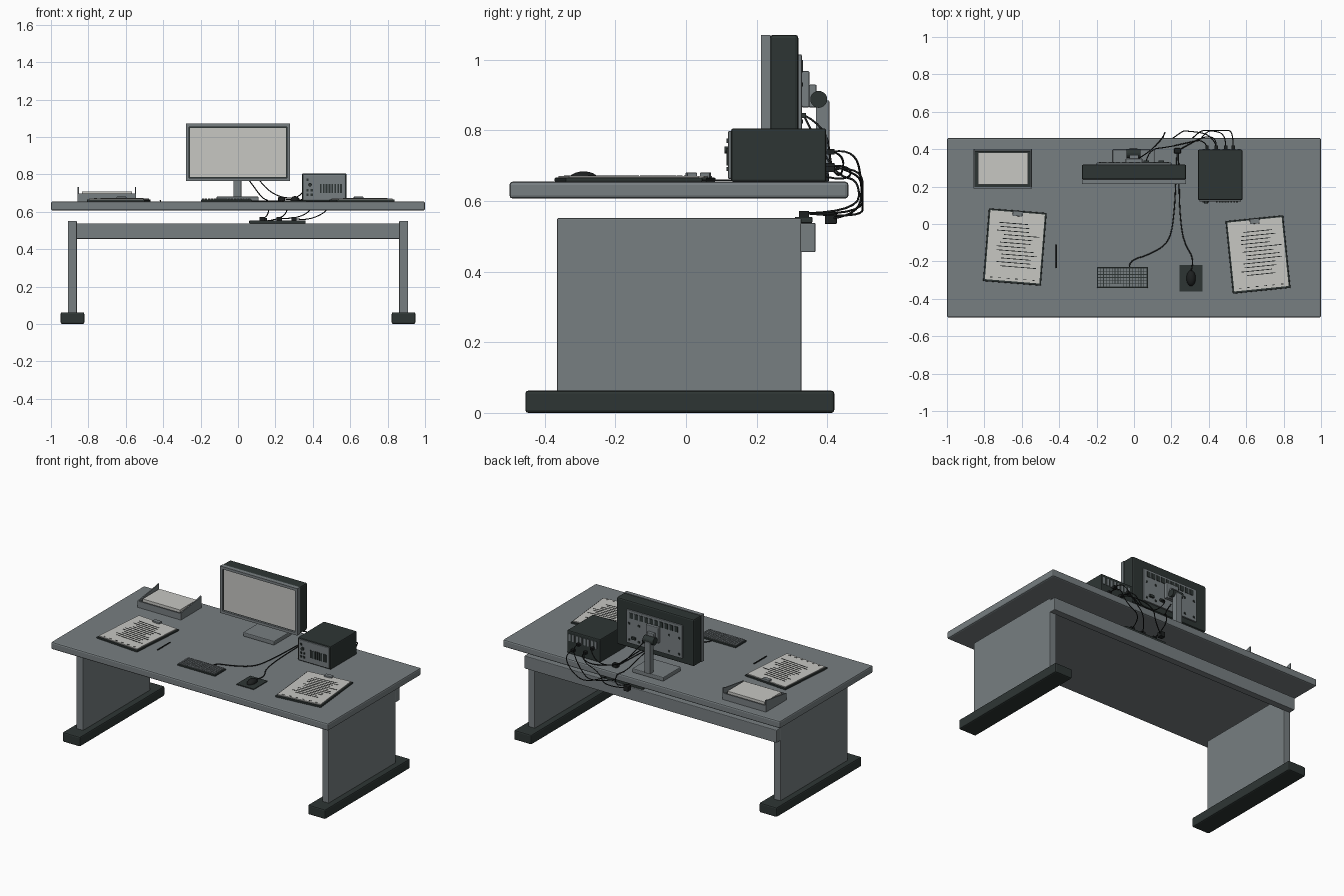
import bpy, bmesh, math, random
from mathutils import Vector, Matrix

random.seed(4)


def material(name, rgb):
    m = bpy.data.materials.new(name)
    m.diffuse_color = (*rgb, 1)
    return m


GREY = material("slate_grey", (0.185, 0.21, 0.22))
DARK = material("dark_charcoal", (0.027, 0.036, 0.034))
PAPER = material("pale_paper", (0.57, 0.57, 0.545))
BLACK = material("cable_black", (0.012, 0.014, 0.014))


def finish(name, bm, mat, smooth=False):
    mesh = bpy.data.meshes.new(name)
    bm.to_mesh(mesh)
    bm.free()
    mesh.materials.append(mat)
    ob = bpy.data.objects.new(name, mesh)
    bpy.context.collection.objects.link(ob)
    if smooth:
        for p in mesh.polygons:
            p.use_smooth = True
    return ob


def boxes(name, spans, mat, bevel=0):
    """One object made of boxes given as x0,x1,y0,y1,z0,z1."""
    bm = bmesh.new()
    for x0, x1, y0, y1, z0, z1 in spans:
        c = Vector(((x0 + x1) / 2, (y0 + y1) / 2, (z0 + z1) / 2))
        s = Matrix.Diagonal((x1 - x0, y1 - y0, z1 - z0, 1))
        bmesh.ops.create_cube(bm, size=1, matrix=Matrix.Translation(c) @ s)
    if bevel:
        bmesh.ops.bevel(bm, geom=bm.edges[:], offset=bevel, segments=2,
                        profile=0.5, affect='EDGES')
    return finish(name, bm, mat)


def box(name, x0, x1, y0, y1, z0, z1, mat, bevel=0):
    return boxes(name, [(x0, x1, y0, y1, z0, z1)], mat, bevel)


def rod(name, centre, r, length, axis, mat, sides=20):
    bm = bmesh.new()
    rot = {'x': Matrix.Rotation(math.pi / 2, 4, 'Y'),
           'y': Matrix.Rotation(math.pi / 2, 4, 'X')}[axis]
    bmesh.ops.create_cone(bm, cap_ends=True, segments=sides, radius1=r, radius2=r,
                          depth=length, matrix=Matrix.Translation(centre) @ rot)
    return finish(name, bm, mat)


def cable(name, pts, r=0.003):
    cu = bpy.data.curves.new(name, 'CURVE')
    cu.dimensions = '3D'
    cu.bevel_depth, cu.bevel_resolution, cu.use_fill_caps = r, 1, True
    sp = cu.splines.new('NURBS')
    sp.points.add(len(pts) - 1)
    for p, co in zip(sp.points, pts):
        p.co = (*co, 1)
    sp.order_u, sp.use_endpoint_u, sp.resolution_u = 3, True, 5
    cu.materials.append(BLACK)
    ob = bpy.data.objects.new(name, cu)
    bpy.context.collection.objects.link(ob)
    bpy.ops.object.select_all(action='DESELECT')
    ob.select_set(True)
    bpy.context.view_layer.objects.active = ob
    bpy.ops.object.convert(target='MESH')


T = 0.655  # desk surface height

# Desk: top, side panels, feet, rear rail
box("desk_top", -1, 1, -0.5, 0.46, 0.607, T, GREY, 0.009)
for side, s in (("left", -1), ("right", 1)):
    a, b = sorted((s * 0.862, s * 0.91))
    box(side + "_leg_panel", a, b, -0.365, 0.327, 0.055, 0.552, GREY, 0.004)
    a, b = sorted((s * 0.822, s * 0.948))
    box(side + "_foot", a, b, -0.455, 0.42, 0, 0.063, DARK, 0.008)
box("rear_rail", -0.91, 0.91, 0.322, 0.367, 0.455, 0.538, GREY, 0.004)

# Monitor: housing, bezel, screen
box("monitor_housing", -0.279, 0.279, 0.238, 0.318, 0.765, 1.071, DARK, 0.009)
boxes("monitor_bezel", [(-0.279, 0.279, 0.213, 0.239, 1.054, 1.071),
                        (-0.279, 0.279, 0.213, 0.239, 0.765, 0.782),
                        (-0.279, -0.262, 0.213, 0.239, 0.782, 1.054),
                        (0.262, 0.279, 0.213, 0.239, 0.782, 1.054)], GREY)
box("screen_surround", -0.262, 0.262, 0.226, 0.239, 0.782, 1.054, DARK)
box("screen", -0.257, 0.257, 0.222, 0.227, 0.787, 1.049, PAPER)

# Monitor back: plate, vents, screws, sockets
box("monitor_back_plate", -0.2, 0.2, 0.316, 0.328, 0.8, 1.015, GREY, 0.003)
boxes("monitor_vents", [(-0.172 + i * 0.036, -0.147 + i * 0.036, 0.327, 0.331, 0.965, 1.0)
                        for i in range(10)], DARK)
boxes("plate_screws", [(x - 0.006, x + 0.006, 0.327, 0.332, z - 0.006, z + 0.006)
                       for x in (-0.18, -0.11, 0.11, 0.18) for z in (0.825, 0.93)], DARK)
boxes("monitor_sockets", [(x, x + 0.03, 0.327, 0.34, 0.835, 0.85)
                          for x in (0.05, 0.13)], DARK)

# Monitor stand
box("stand_base", -0.115, 0.11, 0.215, 0.398, T, 0.682, GREY, 0.005)
box("stand_column", -0.024, 0.018, 0.368, 0.406, 0.68, 0.885, GREY, 0.003)
box("mount_plate", -0.045, 0.045, 0.328, 0.35, 0.865, 0.968, GREY, 0.004)
box("mount_arm", -0.025, 0.025, 0.348, 0.37, 0.865, 0.93, GREY, 0.004)
rod("tilt_hinge", (-0.003, 0.376, 0.888), 0.024, 0.075, 'x', DARK)

# Computer case with front panel
box("computer_case", 0.342, 0.58, 0.128, 0.397, T, 0.806, DARK, 0.006)
box("case_front", 0.35, 0.572, 0.119, 0.13, 0.663, 0.798, GREY, 0.003)
boxes("front_grille", [(0.438 + i * 0.0155, 0.447 + i * 0.0155, 0.115, 0.12, 0.7, 0.75)
                       for i in range(8)], DARK)
boxes("front_ports", [(0.365, 0.378, 0.115, 0.12, z, z + 0.012)
                      for z in (0.685, 0.71, 0.765)]
      + [(0.388, 0.4, 0.115, 0.12, z, z + 0.012) for z in (0.685, 0.71)], DARK)
rod("power_button", (0.385, 0.115, 0.745), 0.01, 0.012, 'y', DARK, 12)
boxes("rear_slots", [(0.365 + i * 0.027, 0.38 + i * 0.027, 0.396, 0.4, 0.74, 0.785)
                     for i in range(8)], GREY)
boxes("rear_plugs", [(x - 0.009, x + 0.009, 0.396, 0.42, z - 0.008, z + 0.008)
                     for x, z in ((0.39, 0.74), (0.44, 0.7), (0.49, 0.74), (0.53, 0.69))], BLACK)

# Clipboards with printed sheets
for side, loc, ang in (("left", (-0.637, -0.123), -4.6), ("right", (0.663, -0.163), 5.8)):
    y = 0.195
    lines = []
    for i in range(12):
        x = random.uniform(-0.105, -0.06)
        yy = 0.125 - i * 0.021
        lines.append((x, x + random.uniform(0.15, 0.2), yy - 0.002, yy + 0.002, 0.0165, 0.0178))
    marks = [(-0.12 + i * 0.045, -0.105 + i * 0.045, -0.172, -0.168, 0.0165, 0.0178)
             for i in range(6)]
    parts = [box(side + "_clipboard", -0.155, 0.155, -y, y, 0, 0.011, DARK, 0.003),
             box(side + "_sheets", -0.146, 0.146, -0.184, 0.186, 0.0105, 0.0165, PAPER),
             boxes(side + "_text_lines", lines + marks, BLACK),
             box(side + "_clip", -0.026, 0.026, 0.165, 0.193, 0.011, 0.026, GREY, 0.003)]
    for p in parts:
        p.location = (*loc, T)
        p.rotation_euler.z = math.radians(ang)

# Paper tray with sloped side walls
box("tray_base", -0.855, -0.548, 0.19, 0.4, T, 0.662, GREY)
boxes("tray_walls", [(-0.855, -0.548, 0.19, 0.198, T, 0.697),
                     (-0.855, -0.548, 0.392, 0.4, T, 0.697)], GREY)
for side, x in (("left", -0.857), ("right", -0.552)):
    bm = bmesh.new()
    f = bm.faces.new([bm.verts.new((x, yy, z)) for yy, z in
                      ((0.19, T), (0.4, T), (0.4, 0.733), (0.37, 0.725), (0.19, 0.699))])
    ext = bmesh.ops.extrude_face_region(bm, geom=[f])["geom"]
    bmesh.ops.translate(bm, vec=(0.007, 0, 0),
                        verts=[v for v in ext if isinstance(v, bmesh.types.BMVert)])
    bmesh.ops.recalc_face_normals(bm, faces=bm.faces[:])
    finish("tray_side_" + side, bm, GREY)
box("tray_lining", -0.849, -0.553, 0.199, 0.391, 0.66, 0.69, DARK)
box("tray_papers", -0.835, -0.566, 0.21, 0.382, 0.689, 0.708, PAPER)

# Keyboard with rows of keys
box("keyboard_body", -0.198, 0.075, -0.342, -0.23, T, 0.665, DARK, 0.003)
keys = []
for r in range(6):
    y0 = -0.335 + r * 0.0168
    for c in range(17):
        if r == 0 and 4 <= c <= 8:
            continue
        x0 = -0.192 + c * 0.0154
        keys.append((x0, x0 + 0.012, y0, y0 + 0.0132, 0.664, 0.671))
keys.append((-0.13, -0.057, -0.335, -0.322, 0.664, 0.671))
boxes("keyboard_keys", keys, GREY)

# Mouse, mat and pen
box("mouse_mat", 0.242, 0.367, -0.362, -0.22, T, 0.66, DARK)
bm = bmesh.new()
bmesh.ops.create_uvsphere(bm, u_segments=20, v_segments=10, radius=1,
                          matrix=Matrix.Translation((0.305, -0.29, 0.661))
                          @ Matrix.Diagonal((0.025, 0.042, 0.023, 1)))
finish("mouse", bm, BLACK, True)
rod("pen", (-0.415, -0.172, 0.659), 0.004, 0.125, 'y', BLACK, 8)

# Small hub and desk cables
box("cable_hub", 0.215, 0.25, 0.378, 0.405, T, 0.68, BLACK, 0.003)
z = 0.659
cable("keyboard_cable", [(-0.025, -0.23, z), (-0.025, -0.195, z), (0.08, -0.165, z),
                         (0.19, -0.1, z), (0.215, 0.05, z), (0.225, 0.25, z), (0.23, 0.385, z)])
cable("mouse_cable", [(0.305, -0.25, 0.665), (0.325, -0.19, z), (0.265, -0.1, z),
                      (0.245, 0.05, z), (0.24, 0.25, z), (0.238, 0.385, z)])

# Power strip behind the rail, plugs and rear cables
box("power_strip", 0.06, 0.362, 0.308, 0.358, 0.538, 0.555, DARK, 0.003)
boxes("strip_plugs", [(x - 0.014, x + 0.014, 0.32, 0.348, 0.553, 0.572)
                      for x in (0.13, 0.22, 0.3)], BLACK)
box("plug_block", 0.12, 0.155, 0.393, 0.427, 0.535, 0.568, BLACK, 0.003)
cable("monitor_video_cable", [(0.065, 0.335, 0.843), (0.08, 0.4, 0.81), (0.18, 0.41, 0.69),
                              (0.31, 0.44, 0.665), (0.37, 0.45, 0.73), (0.39, 0.415, 0.74)])
cable("monitor_power_cable", [(0.0, 0.335, 0.84), (0.06, 0.37, 0.77), (0.13, 0.43, 0.67),
                              (0.17, 0.49, 0.66), (0.16, 0.49, 0.57), (0.13, 0.34, 0.565)])
cable("computer_power_cable", [(0.53, 0.415, 0.69), (0.53, 0.5, 0.7), (0.48, 0.5, 0.6),
                               (0.36, 0.5, 0.55), (0.3, 0.34, 0.565)])
cable("network_cable", [(0.49, 0.415, 0.74), (0.49, 0.48, 0.75), (0.42, 0.5, 0.64),
                        (0.33, 0.5, 0.56), (0.22, 0.34, 0.565)])
cable("adapter_cable", [(0.44, 0.415, 0.7), (0.42, 0.48, 0.68), (0.27, 0.5, 0.65),
                        (0.25, 0.49, 0.56), (0.14, 0.41, 0.55)])
cable("hub_cable", [(0.24, 0.395, 0.67), (0.3, 0.43, 0.66), (0.38, 0.47, 0.67),
                    (0.44, 0.46, 0.7), (0.44, 0.415, 0.7)])
